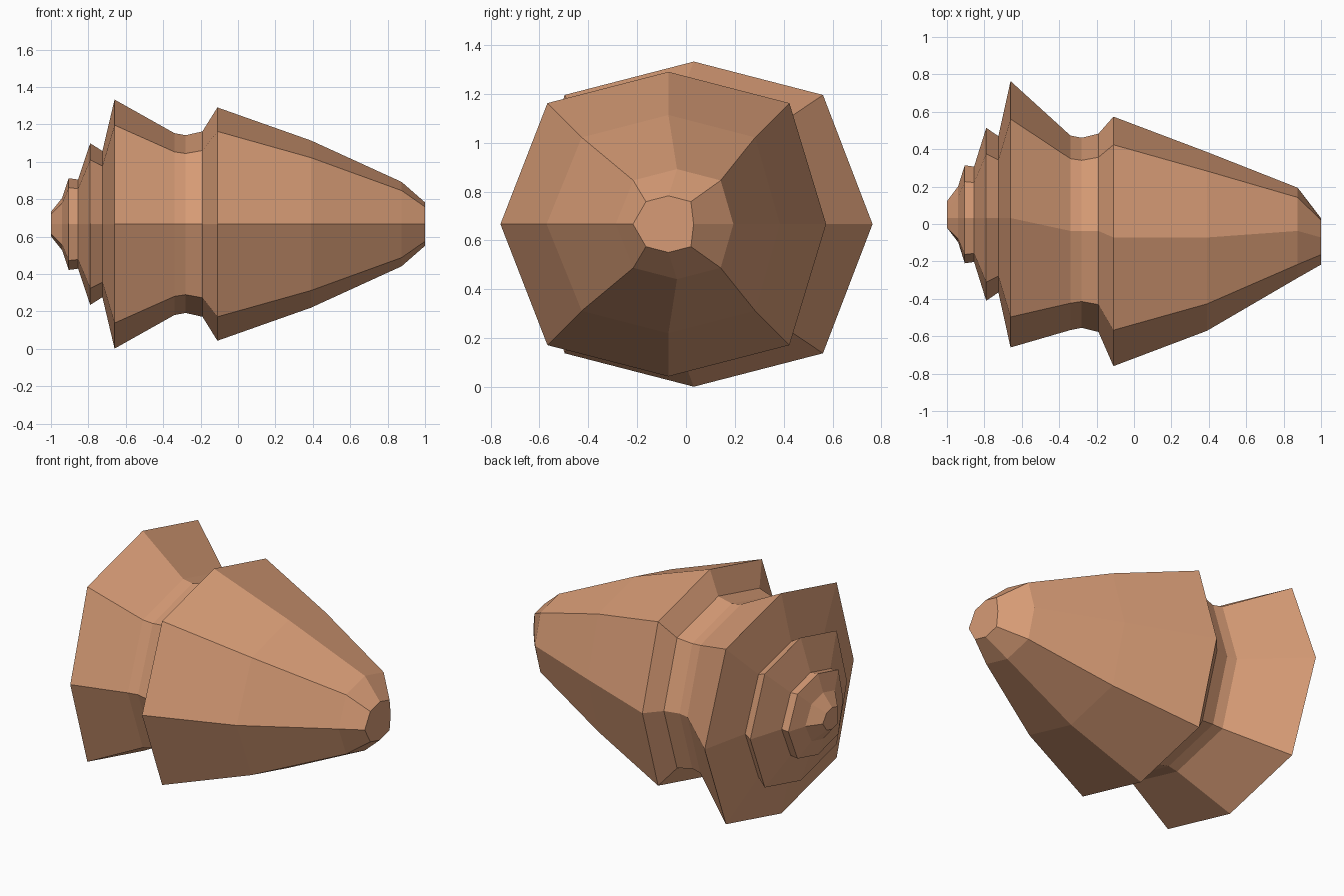
import bpy
import bmesh

if "Cube" in bpy.data.objects:
    bpy.data.objects.remove(bpy.data.objects["Cube"], do_unlink=True)

AXIS_HEIGHT = 0.667
RIDGE = 0.935   # height of the top and bottom points relative to the side points
CORNER = 0.743  # offset of the diagonal points relative to the side points

# Centre lines: (y of the ridge and corners, y of the side points)
TAIL = (0.032, 0.052)
NECK = (-0.037, -0.047)
NOSE = (-0.072, -0.093)

# Cross-sections along the body: (centre line, x, side radius)
sections = [
    # stepped tail
    (TAIL, -1.0, 0.07), (TAIL, -0.94, 0.15), (TAIL, -0.905, 0.262),
    (TAIL, -0.855, 0.255), (TAIL, -0.79, 0.462), (TAIL, -0.725, 0.418),
    (TAIL, -0.66, 0.712),
    # narrow neck
    (NECK, -0.34, 0.52), (NECK, -0.28, 0.508), (NECK, -0.19, 0.53),
    # tapering nose
    (NOSE, -0.11, 0.667), (NOSE, 0.39, 0.478), (NECK, 0.875, 0.241),
    (NOSE, 1.0, 0.124),
]


def clay_material():
    mat = bpy.data.materials.new("terracotta")
    colour = (0.68, 0.33, 0.18, 1.0)
    mat.diffuse_color = colour
    mat.use_nodes = True
    shader = next(n for n in mat.node_tree.nodes if n.type == 'BSDF_PRINCIPLED')
    shader.inputs["Base Color"].default_value = colour
    return mat


def add_section(bm, centre, x, radius):
    """Add one eight-sided ring, running around the x axis."""
    ridge_y, side_y = centre
    ring = []
    for sy, sz in ((1, 0), (1, 1), (0, 1), (-1, 1), (-1, 0), (-1, -1), (0, -1), (1, -1)):
        if sz == 0:
            y, z = side_y + sy * radius, 0
        elif sy == 0:
            y, z = ridge_y, sz * radius * RIDGE
        else:
            y, z = ridge_y + sy * radius * CORNER, sz * radius * CORNER
        ring.append(bm.verts.new((x, y, AXIS_HEIGHT + z)))
    return ring


# Loft the closed body through all sections
bm = bmesh.new()
rings = [add_section(bm, *section) for section in sections]
for a, b in zip(rings, rings[1:]):
    for i in range(len(a)):
        j = (i + 1) % len(a)
        bm.faces.new((a[i], a[j], b[j], b[i]))
bm.faces.new(rings[0])
bm.faces.new(rings[-1])
bmesh.ops.recalc_face_normals(bm, faces=bm.faces)

mesh = bpy.data.meshes.new("stepped_cone_body")
bm.to_mesh(mesh)
bm.free()
mesh.materials.append(clay_material())
body = bpy.data.objects.new("stepped_cone_body", mesh)
bpy.context.collection.objects.link(body)
